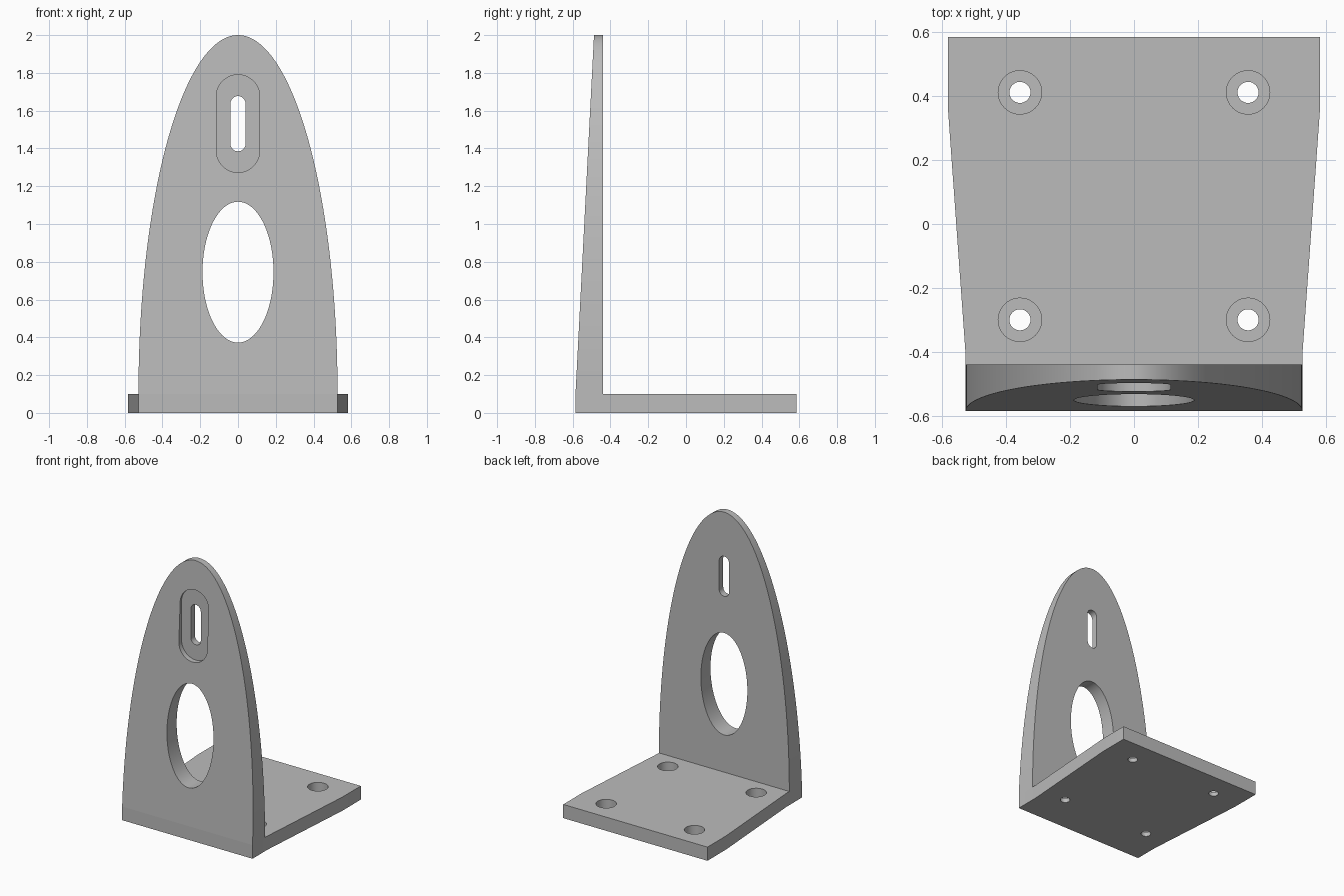
import bpy, bmesh
from math import pi, sin, cos
from mathutils import Vector

if "Cube" in bpy.data.objects:
    bpy.data.objects.remove(bpy.data.objects["Cube"], do_unlink=True)

grey = bpy.data.materials.new("plain grey")
grey.use_nodes = True
colour = (0.5, 0.5, 0.5, 1)
grey.diffuse_color = colour
grey.node_tree.nodes["Principled BSDF"].inputs["Base Color"].default_value = colour


def prism(name, outline, low, high, axis="z"):
    """Extrude a 2D outline along z (outline in x, y) or along y (outline in x, z)."""
    bm = bmesh.new()
    place = (lambda a, b: (a, b, low)) if axis == "z" else (lambda a, b: (a, low, b))
    face = bm.faces.new([bm.verts.new(place(a, b)) for a, b in outline])
    made = bmesh.ops.extrude_face_region(bm, geom=[face])["geom"]
    step = Vector((0, 0, high - low) if axis == "z" else (0, high - low, 0))
    bmesh.ops.translate(bm, vec=step, verts=[v for v in made if isinstance(v, bmesh.types.BMVert)])
    bmesh.ops.recalc_face_normals(bm, faces=bm.faces)
    mesh = bpy.data.meshes.new(name)
    bm.to_mesh(mesh)
    bm.free()
    mesh.materials.append(grey)
    obj = bpy.data.objects.new(name, mesh)
    bpy.context.collection.objects.link(obj)
    return obj


def ellipse(cx, cy, rx, ry, n=64, sweep=2 * pi):
    count = n if sweep > 6 else n + 1
    return [(cx + rx * cos(sweep * i / n), cy + ry * sin(sweep * i / n)) for i in range(count)]


def slot(r, bottom, top, n=24):
    upper = ellipse(0, top - r, r, r, n, pi)
    lower = [(-x, bottom + top - z) for x, z in upper]
    return upper + lower


def cut(target, cutter):
    cutter.hide_render = True
    mod = target.modifiers.new("cut", "BOOLEAN")
    mod.operation = "DIFFERENCE"
    mod.solver = "EXACT"
    mod.object = cutter
    bpy.context.view_layer.objects.active = target
    bpy.ops.object.modifier_apply(modifier=mod.name)
    bpy.data.objects.remove(cutter, do_unlink=True)


FRONT, INNER, TIP, THICK = -0.585, -0.44, -0.487, 0.1

# Base plate, tapered towards the front
side = [(0.527, FRONT), (0.527, -0.41), (0.583, 0.37), (0.583, 0.585)]
base = prism("base_plate", side + [(-x, y) for x, y in reversed(side)], 0, THICK)

# Counterbored mounting holes
for x in (-0.357, 0.357):
    for y in (-0.3, 0.412):
        cut(base, prism("bolt_hole", ellipse(x, y, 0.033, 0.033, 32), -0.1, 0.2))
        cut(base, prism("bolt_recess", ellipse(x, y, 0.068, 0.068, 40), 0.03, 0.2))

# Upright: half ellipse whose front face leans back towards the tip
upright = prism("upright_plate", ellipse(0, THICK, 0.527, 2 - THICK, 128, pi), FRONT, INNER, "y")
for v in upright.data.vertices:
    if v.co.y < INNER - 0.01:
        v.co.y = FRONT + (TIP - FRONT) * (v.co.z - THICK) / (2 - THICK)

# Oval window, slot and the recess around the slot
cut(upright, prism("window", ellipse(0, 0.745, 0.188, 0.373, 80), -1, 0, "y"))
cut(upright, prism("slot_hole", slot(0.04, 1.385, 1.677), -1, 0, "y"))
cut(upright, prism("slot_recess", slot(0.115, 1.273, 1.79), -1, TIP, "y"))

# Smooth curved walls, sharp edges kept
bpy.ops.object.select_all(action="DESELECT")
for part in (base, upright):
    part.select_set(True)
bpy.context.view_layer.objects.active = base
bpy.ops.object.shade_smooth_by_angle(angle=pi / 6)
